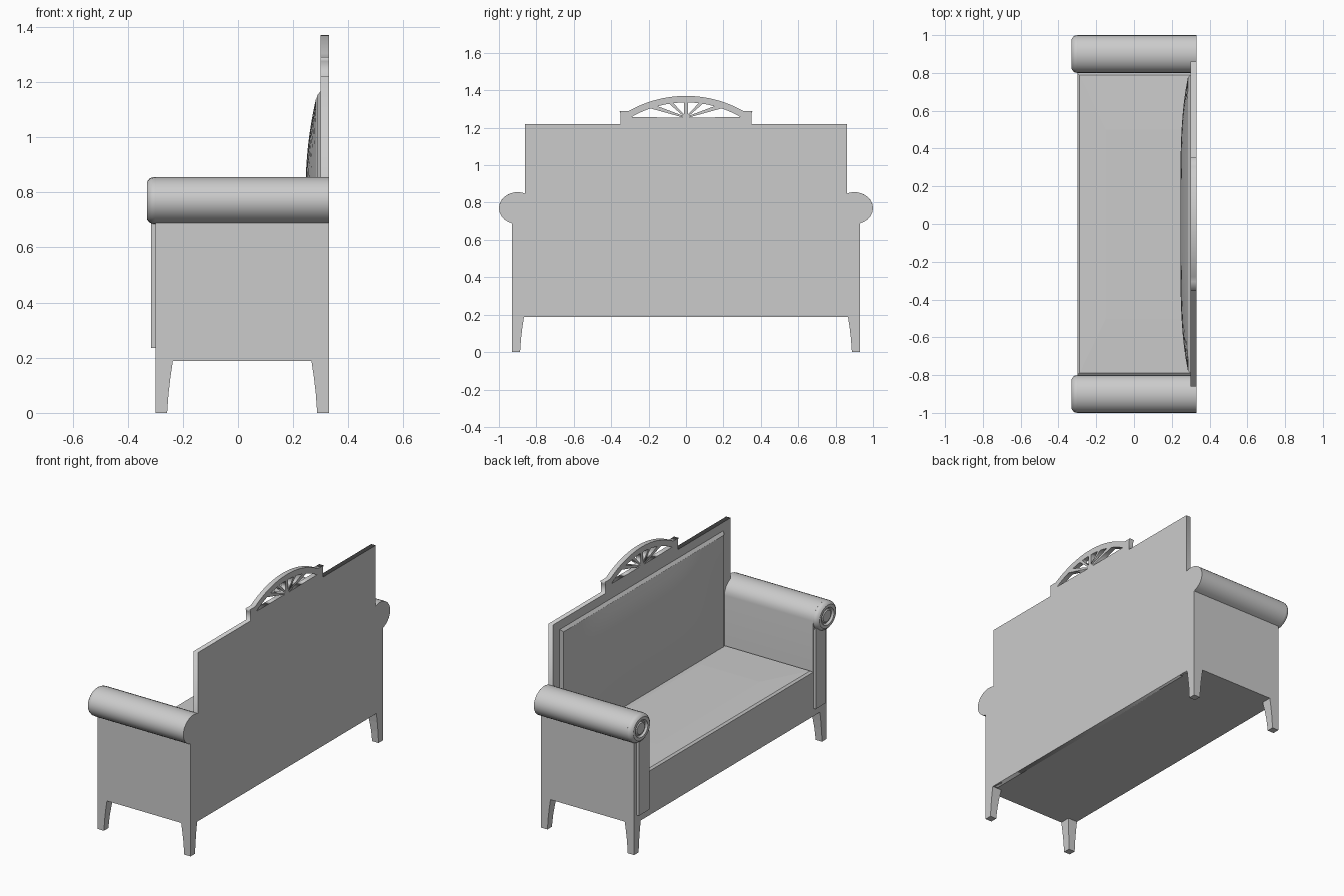
import bpy, bmesh, math
from mathutils import Matrix

if "Cube" in bpy.data.objects:
    bpy.data.objects.remove(bpy.data.objects["Cube"])

grey = bpy.data.materials.new("plain grey")
grey.diffuse_color = (0.6, 0.6, 0.6, 1)
grey.use_nodes = True
grey.node_tree.nodes["Principled BSDF"].inputs["Base Color"].default_value = grey.diffuse_color


def finish(name, bm, smooth=False):
    """Turn a bmesh into a named object with the grey material."""
    bmesh.ops.remove_doubles(bm, verts=bm.verts, dist=0.0001)
    bmesh.ops.recalc_face_normals(bm, faces=bm.faces)
    me = bpy.data.meshes.new(name)
    bm.to_mesh(me)
    bm.free()
    me.materials.append(grey)
    ob = bpy.data.objects.new(name, me)
    bpy.context.collection.objects.link(ob)
    if smooth:
        bpy.ops.object.select_all(action='DESELECT')
        bpy.context.view_layer.objects.active = ob
        ob.select_set(True)
        bpy.ops.object.shade_smooth_by_angle(angle=math.radians(30))
    return ob


def prism(name, profile, x0, x1, smooth=False):
    """Extrude a (y, z) profile along x."""
    bm = bmesh.new()
    rings = [[bm.verts.new((x, y, z)) for y, z in profile] for x in (x0, x1)]
    loft(bm, rings)
    return finish(name, bm, smooth)


def loft(bm, rings):
    """Skin equal-length rings and close both ends."""
    n = len(rings[0])
    for a, b in zip(rings, rings[1:]):
        for i in range(n):
            j = (i + 1) % n
            bm.faces.new((a[i], a[j], b[j], b[i]))
    bm.faces.new(rings[0])
    bm.faces.new(rings[-1])


def box(name, x0, x1, y0, y1, z0, z1):
    return prism(name, [(y0, z0), (y1, z0), (y1, z1), (y0, z1)], x0, x1)


BASE = 0.188

# Lower body and seat cushion with chamfered, slightly crowned top
box("seat_base", -0.30, 0.31, -0.81, 0.81, BASE, 0.44)
bm = bmesh.new()
rings = []
for x0, x1, y, z in ((-0.30, 0.30, 0.80, 0.43), (-0.30, 0.30, 0.80, 0.458),
                     (-0.288, 0.30, 0.788, 0.468), (-0.15, 0.25, 0.5, 0.474)):
    rings.append([bm.verts.new(c) for c in
                  ((x0, -y, z), (x1, -y, z), (x1, y, z), (x0, y, z))])
loft(bm, rings)
finish("seat_cushion", bm)

# Arms, rolled tops, scroll ends and front posts
CY, CZ, RY, RZ = 0.90, 0.77, 0.10, 0.086
for s, side in ((1, "left"), (-1, "right")):
    prof = [(0.80, BASE), (0.93, BASE)]
    for i in range(19):
        a = math.radians(-72.5 + 252.5 * i / 18)
        prof.append((CY + RY * math.cos(a), CZ + RZ * math.sin(a)))
    prism(side + "_arm", [(s * y, z) for y, z in prof], -0.30, 0.33, True)

    bm = bmesh.new()
    rings = []
    for x, r in ((-0.28, 0.95), (-0.30, 1.0), (-0.312, 0.98), (-0.322, 0.92), (-0.33, 0.80),
                 (-0.33, 0.60), (-0.318, 0.52), (-0.318, 0.45), (-0.325, 0.38)):
        rings.append([bm.verts.new((x, s * CY + RY * r * math.cos(t * math.tau / 24),
                                    CZ + RZ * r * math.sin(t * math.tau / 24)))
                      for t in range(24)])
    loft(bm, rings)
    finish(side + "_arm_scroll", bm, True)

    ys = sorted((s * 0.805, s * 0.905))
    box(side + "_front_post", -0.315, -0.29, ys[0], ys[1], 0.235, 0.72)

    # Tapered legs, straight on the outer corner
    for xo, d, end in ((-0.30, 1, "front"), (0.33, -1, "back")):
        bm = bmesh.new()
        rings = []
        for z, w in ((0, 0.043), (0.07, 0.048), (0.13, 0.055), (BASE + 0.002, 0.064)):
            rings.append([bm.verts.new(c) for c in (
                (xo, s * 0.93, z), (xo + d * w, s * 0.93, z),
                (xo + d * w, s * (0.93 - w), z), (xo, s * (0.93 - w), z))])
        loft(bm, rings)
        finish(f"{side}_{end}_leg", bm)

# Back cushion: chamfered rim with a bulging face
bm = bmesh.new()
NY, NZ = 24, 14
Z0, Z1 = 0.46, 1.15
grid = []
for i in range(NY + 1):
    u = -1 + 2 * i / NY
    col = []
    for j in range(NZ + 1):
        z = Z0 + (Z1 - Z0) * j / NZ
        w = (z - 0.81) / 0.34
        bulge = 0.04 * (1 - abs(u) ** 4) * max(0, 1 - w * w)
        col.append(bm.verts.new((0.285 - bulge, 0.775 * u, z)))
    grid.append(col)
for i in range(NY):
    for j in range(NZ):
        bm.faces.new((grid[i][j], grid[i + 1][j], grid[i + 1][j + 1], grid[i][j + 1]))
finish("back_cushion", bm, True)
bm = bmesh.new()
rings = [[bm.verts.new((x, sy * y, z)) for sy, z in ((-1, 0.44), (1, 0.44), (1, zt), (-1, zt))]
         for x, y, zt in ((0.286, 0.775, Z1), (0.302, 0.795, 1.17))]
loft(bm, rings)
finish("back_cushion_rim", bm)

# Back board with arched, pierced crest
RO, RI, AZ = 0.621, 0.586, 0.749


def arch(r, ya, yb, n):
    return [(y, AZ + math.sqrt(r * r - y * y))
            for y in (ya + (yb - ya) * k / n for k in range(n + 1))]


half = [(0.86, BASE), (0.86, 1.22), (0.35, 1.22), (0.35, 1.275), (0.356, 1.29)]
half += arch(RO, 0.305, 0.0, 12)
outline = half + [(-y, z) for y, z in reversed(half[:-1])]
# Fan openings: apex near the hub, then a stretch of the inner arch
holes = []
for apex, ya, yb in (((0.016, 1.255), 0.293, 0.19), ((0.016, 1.264), 0.152, 0.09),
                     ((0.011, 1.272), 0.068, 0.011)):
    pts = [apex] + arch(RI, ya, yb, 4)
    holes += [pts, [(-y, z) for y, z in pts]]

cu = bpy.data.curves.new("board_outline", 'CURVE')
cu.dimensions = '2D'
cu.fill_mode = 'BOTH'
cu.extrude = 0.015
for pts in [outline] + holes:
    sp = cu.splines.new('POLY')
    sp.points.add(len(pts) - 1)
    for p, (y, z) in zip(sp.points, pts):
        p.co = (y, z, 0, 1)
    sp.use_cyclic_u = True
tmp = bpy.data.objects.new("board_outline", cu)
bpy.context.collection.objects.link(tmp)
me = bpy.data.meshes.new_from_object(tmp.evaluated_get(bpy.context.evaluated_depsgraph_get()))
bpy.data.objects.remove(tmp)
bm = bmesh.new()
bm.from_mesh(me)
# local x -> y, local y -> z, thickness -> x
bm.transform(Matrix(((0, 0, 1, 0.315), (1, 0, 0, 0), (0, 1, 0, 0), (0, 0, 0, 1))))
finish("back_board", bm)
